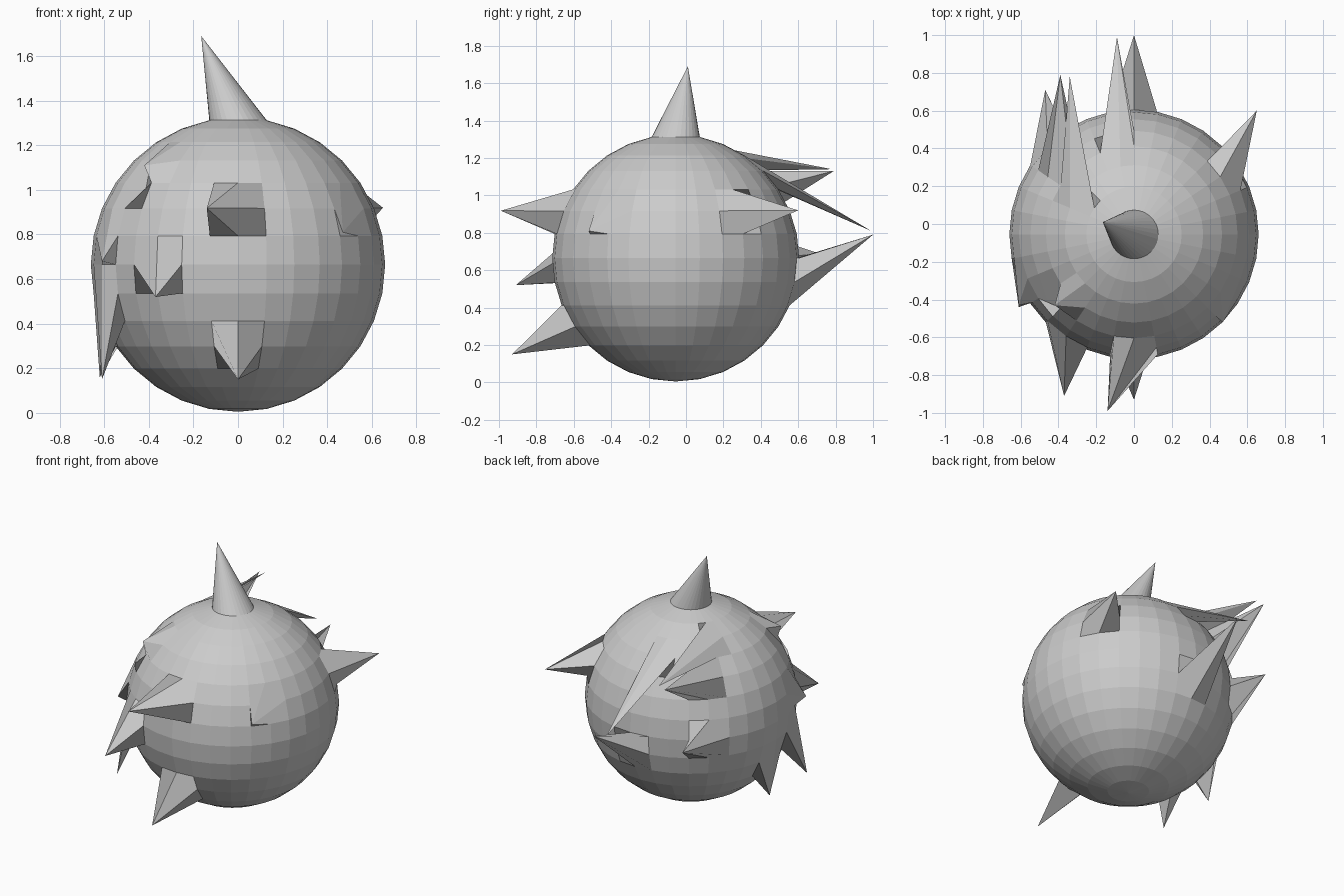
import bpy, bmesh
from math import sin, cos, pi

if "Cube" in bpy.data.objects:
    bpy.data.objects.remove(bpy.data.objects["Cube"])

R, CY, CZ = 0.66, -0.055, 0.665
SEG, RINGS = 32, 16
STEP = pi / 16          # same angular step for latitude and longitude

# Spikes: (latitude step, longitude step from +x) -> tip position
tips = {
    (2, 24): (-0.14, -0.99, 0.918),     # front
    (-3, 24): (0.0, -0.93, 0.15),
    (0, 21): (-0.37, -0.91, 0.52),
    (2, 29): (0.47, -0.52, 0.81),       # right
    (2, 3): (0.65, 0.60, 0.92),
    (-1, 8): (0.0, 1.0, 0.79),          # back
    (4, 9): (-0.09, 0.99, 0.81),
    (0, 12): (-0.47, 0.71, 0.69),
    (3, 12): (-0.39, 0.79, 1.13),
    (5, 13): (-0.34, 0.78, 1.14),
    (-2, 16): (-0.62, -0.02, 0.16),     # left
    (-1, 18): (-0.61, -0.44, 0.15),
    (1, 18): (-0.61, -0.43, 0.68),
    (3, 19): (-0.43, -0.49, 0.92),
    (4, 20): (-0.42, -0.43, 1.11),
}


def on_sphere(lat, lon):
    a, b = lat * STEP, lon * STEP
    return (R * cos(a) * cos(b), CY + R * cos(a) * sin(b), CZ + R * sin(a))


# Ball whose single points are pulled out into spikes
bm = bmesh.new()
grid = {}
for lat in range(-7, 8):
    for lon in range(SEG):
        grid[lat, lon] = bm.verts.new(tips.get((lat, lon), on_sphere(lat, lon)))
bottom = bm.verts.new((0, CY, CZ - R))
top = bm.verts.new((-0.165, 0.01, 1.69))    # top point pulled into a horn

for lon in range(SEG):
    nxt = (lon + 1) % SEG
    for lat in range(-7, 7):
        bm.faces.new((grid[lat, nxt], grid[lat + 1, nxt],
                      grid[lat + 1, lon], grid[lat, lon]))
    bm.faces.new((grid[7, lon], grid[7, nxt], top))
    bm.faces.new((grid[-7, nxt], grid[-7, lon], bottom))

mesh = bpy.data.meshes.new("spiked_ball")
bm.to_mesh(mesh)
bm.free()
ball = bpy.data.objects.new("spiked_ball", mesh)
bpy.context.collection.objects.link(ball)
